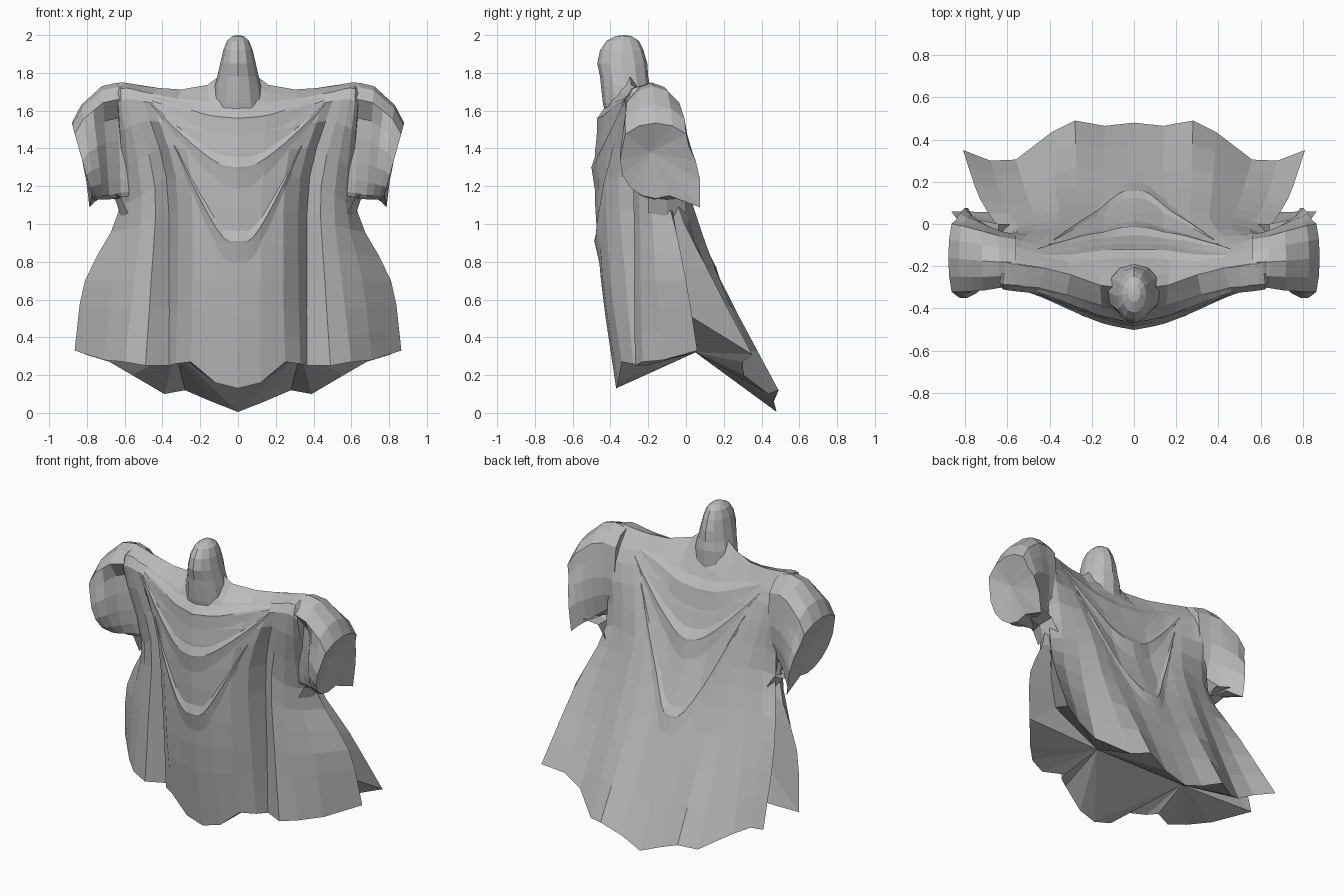
import bpy, bmesh, math
from mathutils import Vector
from mathutils.bvhtree import BVHTree

if "Cube" in bpy.data.objects:
    bpy.data.objects.remove(bpy.data.objects["Cube"])

cloth = bpy.data.materials.new("grey cloth")
cloth.use_nodes = True
GREY = (0.5, 0.5, 0.5, 1)
cloth.diffuse_color = GREY
cloth.node_tree.nodes["Principled BSDF"].inputs["Base Color"].default_value = GREY


def smooth_path(points, steps):
    """Catmull-Rom samples through a few key points."""
    pts = [Vector(p) for p in points]
    pts = [2 * pts[0] - pts[1]] + pts + [2 * pts[-1] - pts[-2]]
    out = []
    for k in range(steps + 1):
        s = k / steps * (len(pts) - 3)
        i = min(int(s), len(pts) - 4)
        t = s - i
        a, b, c, d = pts[i:i + 4]
        out.append(0.5 * (2 * b + (c - a) * t + (2 * a - 5 * b + 4 * c - d) * t * t
                          + (3 * b - a - 3 * c + d) * t ** 3))
    return out


def loft(bm, rows, closed=False):
    """Skin between rows of points; returns the vertex rows."""
    grid = [[bm.verts.new(p) for p in row] for row in rows]
    for r, s in zip(grid, grid[1:]):
        n = len(r)
        for j in range(n if closed else n - 1):
            k = (j + 1) % n
            bm.faces.new((r[j], r[k], s[k], s[j]))
    return grid


def fan(bm, hub, rim):
    for a, b in zip(rim, rim[1:]):
        bm.faces.new((hub, a, b))


def finish(name, bm, mirrored=True, recalc=True):
    bmesh.ops.remove_doubles(bm, verts=bm.verts, dist=0.0005)
    if recalc:
        bmesh.ops.recalc_face_normals(bm, faces=bm.faces)
    mesh = bpy.data.meshes.new(name)
    bm.to_mesh(mesh)
    bm.free()
    mesh.materials.append(cloth)
    obj = bpy.data.objects.new(name, mesh)
    bpy.context.collection.objects.link(obj)
    if mirrored:
        obj.modifiers.new("Mirror", "MIRROR").merge_threshold = 0.002


# Drape lines of the robe, each from the hem up, left half only
front_lines = [
    [(0, -.37, .13), (0, -.45, .7), (0, -.485, 1.25), (0, -.45, 1.57)],
    [(.12, -.36, .16), (.12, -.44, .7), (.13, -.465, 1.25), (.15, -.42, 1.58)],
    [(.25, -.34, .27), (.24, -.4, .7), (.25, -.425, 1.25), (.32, -.37, 1.61)],
    [(.33, -.28, .26), (.32, -.32, .7), (.33, -.36, 1.25), (.45, -.335, 1.64)],
    [(.365, -.21, .25), (.365, -.22, .7), (.38, -.25, 1.25), (.5, -.325, 1.65)],
    [(.49, -.27, .25), (.46, -.275, .7), (.44, -.28, 1.2), (.55, -.32, 1.66)],
    [(.6, -.23, .27), (.55, -.24, .7), (.51, -.25, 1.15), (.59, -.315, 1.66)],
    [(.71, -.12, .28), (.66, -.16, .7), (.57, -.19, 1.12), (.62, -.31, 1.65)],
    [(.865, .06, .33), (.81, 0, .7), (.62, -.09, 1.1), (.635, -.29, 1.62)],
]
slit_line = [(.62, .01, .52), (.63, -.02, .75), (.6, -.08, 1.12), (.63, -.16, 1.5)]
back_lines = [
    [(.81, .35, .31), (.73, .12, .75), (.62, -.05, 1.12), (.63, -.06, 1.5)],
    [(.68, .3, .27), (.62, .1, .75), (.55, -.02, 1.15), (.58, -.06, 1.55)],
    [(.56, .305, .2), (.5, .11, .75), (.46, 0, 1.15), (.53, -.08, 1.55)],
    [(.39, .435, .1), (.37, .16, .75), (.36, .02, 1.15), (.45, -.1, 1.55)],
    [(.28, .49, .12), (.27, .175, .72), (.27, .01, 1.15), (.32, -.11, 1.5)],
    [(.14, .465, .06), (.14, .15, .75), (.14, 0, 1.1), (.17, -.13, 1.5)],
    [(0, .48, .005), (0, .155, .75), (0, .01, 1.1), (0, -.14, 1.5)],
]
# Shoulder ridge where front and back meet, rising into the neck
ridge = [(0, -.31, 1.86), (.16, -.29, 1.737), (.3, -.24, 1.712), (.42, -.21, 1.72),
         (.5, -.2, 1.73), (.55, -.19, 1.74), (.58, -.19, 1.745), (.61, -.18, 1.75),
         (.63, -.18, 1.75)]
back_tops = [8, 6, 5, 3, 2, 1, 0]
lines = [l + [p] for l, p in zip(front_lines, ridge)]
lines.append(slit_line + [ridge[8]])
lines += [l + [ridge[i]] for l, i in zip(back_lines, back_tops)]

bm = bmesh.new()
columns = loft(bm, [smooth_path(l, 12) for l in lines])
hem = [c[0] for c in columns]
# Underside: the whole hem gathers to one point each side, joined across the middle
hub = bm.verts.new((.33, .05, .32))
middle = bm.verts.new((0, .05, .32))
fan(bm, hub, [middle] + hem + [middle])
surface = BVHTree.FromBMesh(bm)
finish("robe_body", bm)


def on_cloth(x, z, side, lift):
    hit = surface.ray_cast(Vector((max(x, .001), 2 * side, z)), Vector((0, -side, 0)))[0]
    y = hit.y if hit else -.25
    return Vector((x, y + side * lift, z))


def drape_fold(name, path, side, lift):
    """Hanging fold: a lip standing off the cloth, fading at its upper end."""
    pts = smooth_path([(x, 0, z) for x, z in path], 9)
    rows = []
    for i, p in enumerate(pts):
        fade = 1 - (i / 9) ** 2
        rows.append([on_cloth(p.x, p.z + .06 * fade + .005, side, -.003),
                     on_cloth(p.x, p.z, side, lift * fade + .003),
                     on_cloth(p.x, p.z - .012, side, lift * fade),
                     on_cloth(p.x, p.z - .13 * fade - .01, side, -.003)])
    fold = bmesh.new()
    loft(fold, rows)
    fold.normal_update()
    if sum(f.normal.y for f in fold.faces) * side < 0:
        bmesh.ops.reverse_faces(fold, faces=fold.faces)
    finish(name, fold, recalc=False)


# Swags across chest and back
drape_fold("front_fold_collar", [(0, 1.56), (.15, 1.575), (.3, 1.62), (.46, 1.67)], -1, .015)
drape_fold("front_fold_chest", [(0, 1.3), (.1, 1.32), (.25, 1.43), (.46, 1.63)], -1, .015)
drape_fold("front_fold_waist", [(0, .91), (.08, .93), (.2, 1.13), (.34, 1.42)], -1, .015)
drape_fold("back_fold_collar", [(0, 1.5), (.15, 1.52), (.3, 1.58), (.44, 1.64)], 1, .015)
drape_fold("back_fold_chest", [(0, 1.21), (.1, 1.24), (.25, 1.37), (.46, 1.6)], 1, .018)
drape_fold("back_fold_waist", [(0, .77), (.08, .81), (.22, 1.08), (.38, 1.45)], 1, .012)

# Sleeves: tilted rings (x, lean, y, y radius, z, z radius, trail, front pinch)
sleeve_rings = [(.56, 0, -.18, .13, 1.44, .29, 1, .2),
                (.63, .01, -.18, .145, 1.445, .303, 1.05, .25),
                (.7, .02, -.175, .165, 1.43, .3, 1.2, .55),
                (.745, .03, -.17, .175, 1.405, .275, 1.35, .9),
                (.79, .04, -.165, .185, 1.38, .25, 1.5, 1),
                (.825, .055, -.16, .19, 1.335, .2, 1.75, 1)]
SIDES = 16
rows = []
for x, lean, y, ry, z, rz, trail, pinch in sleeve_rings:
    row = []
    for k in range(SIDES):
        a = math.tau * k / SIDES
        c, s = math.cos(a), math.sin(a)
        # The back corner trails low; the front tucks in below the shoulder
        r = {14: trail, 15: 1 + (trail - 1) * .45, 0: 1 + (trail - 1) * .15}.get(k, 1)
        tuck = pinch if c < 0 and s < .6 else 1
        broad = 1.2 if s > .6 else 1
        row.append((x + lean * s, y + r * ry * c * tuck * broad, z + r * rz * s))
    rows.append(row)
bm = bmesh.new()
rings = loft(bm, rows, closed=True)
fan(bm, bm.verts.new((.8, -.19, 1.38)), rings[-1] + rings[-1][:1])
bm.faces.new(rings[0])
finish("sleeves", bm)

# Gathered cloth under each arm
bm = bmesh.new()
loft(bm, [[(.58, -.2, 1.06), (.62, -.1, 1.04), (.59, 0, 1.06)],
          [(.62, -.2, 1.14), (.65, -.1, 1.13), (.64, 0, 1.14)],
          [(.68, -.2, 1.18), (.72, -.1, 1.15), (.74, .02, 1.16)]])
finish("underarm_gathers", bm)

# Hooded head and neck (z, half width, front y, back y)
profile = [(1.5, .16, -.41, -.2), (1.64, .135, -.44, -.19), (1.73, .122, -.45, -.19),
           (1.78, .11, -.455, -.2), (1.85, .094, -.47, -.205), (1.92, .078, -.455, -.225),
           (1.97, .058, -.42, -.25), (1.995, .03, -.37, -.29)]
SIDES = 12
rows = []
for z, w, y0, y1 in profile:
    rows.append([(w * math.sin(a), (y0 + y1) / 2 - (y1 - y0) / 2 * math.cos(a), z)
                 for a in (math.tau * k / SIDES for k in range(SIDES))])
bm = bmesh.new()
rings = loft(bm, rows, closed=True)
fan(bm, bm.verts.new((0, -.33, 2)), rings[-1] + rings[-1][:1])
bm.faces.new(rings[0])
finish("hooded_head", bm, mirrored=False)
